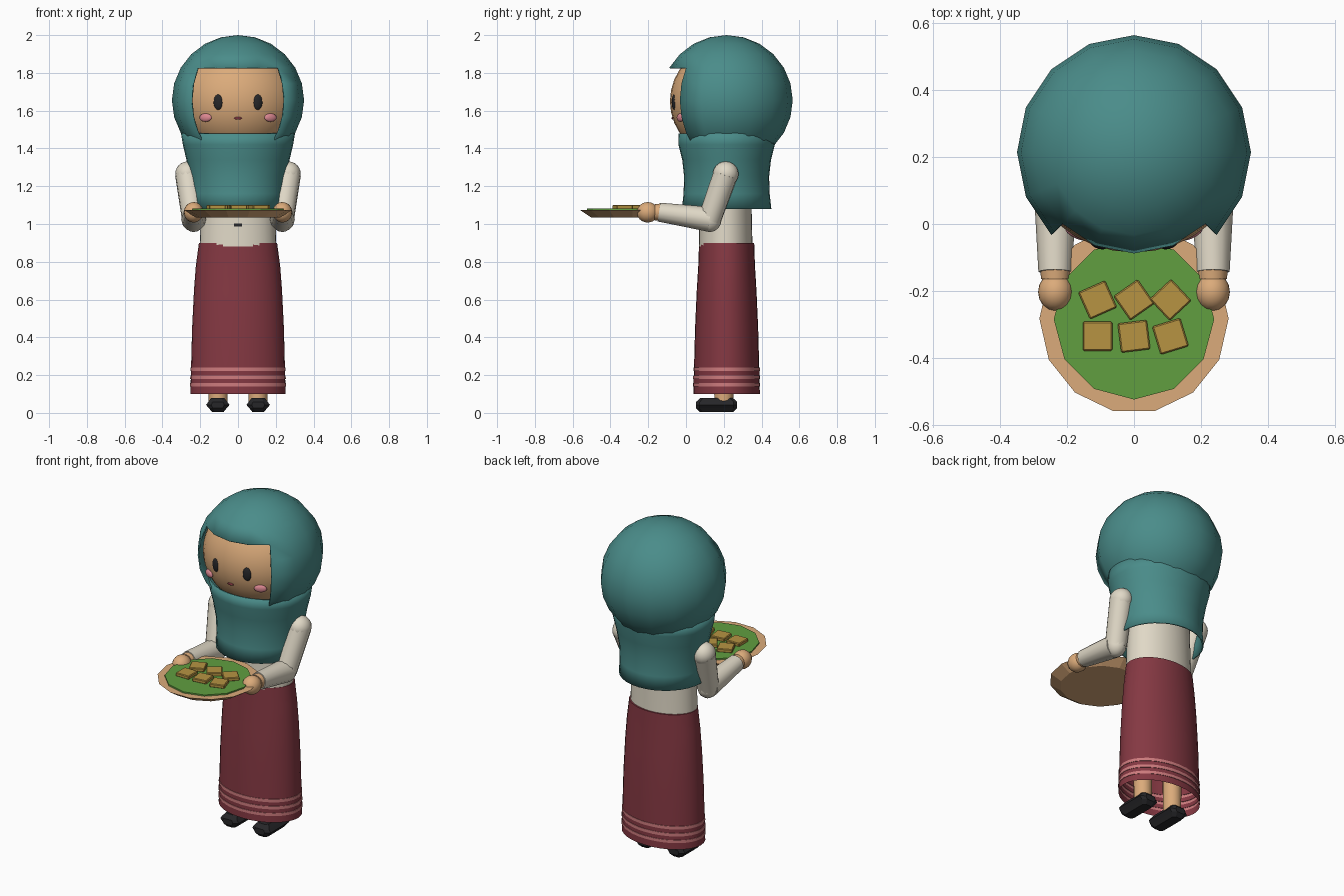
import bpy, bmesh, math
from mathutils import Vector, Matrix

if "Cube" in bpy.data.objects:
    bpy.data.objects.remove(bpy.data.objects["Cube"])

CY = 0.215  # depth of the body axis


def mat(name, r, g, b):
    m = bpy.data.materials.new(name)
    lin = [c / 12.92 if c < 0.04 else ((c + 0.055) / 1.055) ** 2.4 for c in (r, g, b)]
    m.diffuse_color = (*lin, 1)
    m.use_nodes = True
    m.node_tree.nodes["Principled BSDF"].inputs["Base Color"].default_value = m.diffuse_color
    return m


TEAL = mat("teal cloth", 0.29, 0.55, 0.54)
SKIN = mat("skin tan", 0.86, 0.67, 0.48)
MAROON = mat("maroon cloth", 0.52, 0.22, 0.26)
CREAM = mat("cream cloth", 0.88, 0.85, 0.78)
GREEN = mat("leaf green", 0.38, 0.62, 0.25)
CAKE = mat("golden cake", 0.72, 0.58, 0.26)
BLACK = mat("soft black", 0.15, 0.15, 0.16)
PINK = mat("cheek pink", 0.86, 0.53, 0.57)
STRIPE = mat("stripe pink", 0.80, 0.48, 0.49)


def finish(bm, name, *mats, smooth=40):
    bmesh.ops.recalc_face_normals(bm, faces=bm.faces)
    me = bpy.data.meshes.new(name)
    bm.to_mesh(me)
    bm.free()
    ob = bpy.data.objects.new(name, me)
    bpy.context.collection.objects.link(ob)
    for m in mats:
        me.materials.append(m)
    if smooth:
        bpy.ops.object.select_all(action='DESELECT')
        ob.select_set(True)
        bpy.context.view_layer.objects.active = ob
        bpy.ops.object.shade_smooth_by_angle(angle=math.radians(smooth))
    return ob


def loft(bm, rows, n, cx=0, cy=CY, turn=0.0, caps=True):
    """Stacked ellipses, rows of (z, rx, ry)."""
    rings = []
    for z, rx, ry in rows:
        rings.append([bm.verts.new((cx + rx * math.cos(a), cy + ry * math.sin(a), z))
                      for a in (turn + 2 * math.pi * i / n for i in range(n))])
    for lo, hi in zip(rings, rings[1:]):
        for i in range(n):
            bm.faces.new((lo[i], lo[(i + 1) % n], hi[(i + 1) % n], hi[i]))
    if caps:
        bm.faces.new(rings[0])
        bm.faces.new(rings[-1])


def ball(bm, c, r, u=16, v=12, rot=Matrix()):
    m = Matrix.Translation(c) @ rot @ Matrix.Diagonal((*r, 1))
    bmesh.ops.create_uvsphere(bm, u_segments=u, v_segments=v, radius=1, matrix=m)


def rod(bm, a, b, ra, rb, n=12):
    a, b = Vector(a), Vector(b)
    rot = (b - a).to_track_quat('Z', 'Y').to_matrix().to_4x4()
    bmesh.ops.create_cone(bm, cap_ends=True, segments=n, radius1=ra, radius2=rb,
                          depth=(b - a).length, matrix=Matrix.Translation((a + b) / 2) @ rot)


def thicken(ob, t):
    s = ob.modifiers.new("thickness", 'SOLIDIFY')
    s.thickness = t
    s.offset = -1


# Head
bm = bmesh.new()
ball(bm, (0, CY, 1.65), (0.325, 0.3, 0.3), 32, 16)
finish(bm, "head", SKIN)

# Hood: sphere with a face opening between two meridians
bm = bmesh.new()
ball(bm, (0, CY, 1.655), (0.35, 0.35, 0.345), 16, 12)
gone = []
for f in bm.faces:
    c = f.calc_center_median()
    if c.z < 1.82 and c.y < CY and abs(c.x) < CY - c.y:
        gone.append(f)
bmesh.ops.delete(bm, geom=gone, context='FACES')
thicken(finish(bm, "hood", TEAL), 0.008)

# Scarf drape over the shoulders
bm = bmesh.new()
loft(bm, [(1.08, 0.25, 0.237), (1.16, 0.247, 0.228), (1.25, 0.255, 0.225),
          (1.34, 0.273, 0.235), (1.42, 0.292, 0.255), (1.48, 0.302, 0.256)], 32, caps=False)
thicken(finish(bm, "scarf", TEAL), 0.008)

# Torso
bm = bmesh.new()
loft(bm, [(0.88, 0.203, 0.142), (1.1, 0.196, 0.137), (1.3, 0.19, 0.135), (1.4, 0.1, 0.1)], 32, cy=0.21)
finish(bm, "torso", CREAM)

# Skirt with three hem stripes, open underneath
bands = [(0.14, 0.157), (0.18, 0.198), (0.222, 0.24)]
rows = [(0.10, 0.252, 0.176)]
for lo, hi in bands:
    for z, d in ((lo, 0), (lo, 0.003), (hi, 0.003), (hi, 0)):
        k = (z - 0.1) * 0.025
        rows.append((z, 0.252 - k + d, 0.176 - k + d))
rows += [(0.45, 0.243, 0.167), (0.65, 0.233, 0.158), (0.78, 0.223, 0.15), (0.9, 0.207, 0.146)]
bm = bmesh.new()
loft(bm, rows, 32, caps=False)
for f in bm.faces:
    z = f.calc_center_median().z
    f.material_index = int(any(lo - 0.001 < z < hi + 0.001 for lo, hi in bands))
bmesh.ops.contextual_create(bm, geom=[e for e in bm.edges if e.is_boundary
                                      and all(v.co.z > 0.89 for v in e.verts)])
finish(bm, "skirt", MAROON, STRIPE)

# Waist clasp and mouth
for name, m, c, r in (("waist_clasp", BLACK, (0, 0.072, 0.995), (0.022, 0.006, 0.007)),
                      ("mouth", MAROON, (0, -0.071, 1.56), (0.021, 0.006, 0.007))):
    bm = bmesh.new()
    if name == "mouth":
        ball(bm, c, r, 12, 8)
    else:
        bmesh.ops.create_cube(bm, size=2, matrix=Matrix.Translation(c) @ Matrix.Diagonal((*r, 1)))
    finish(bm, name, m)

for s, side in ((-1, "left"), (1, "right")):
    # Eyes and cheeks
    bm = bmesh.new()
    ball(bm, (s * 0.105, -0.062, 1.645), (0.026, 0.012, 0.041), 16, 10,
         Matrix.Rotation(s * 0.3, 4, 'Z'))
    finish(bm, side + "_eye", BLACK)
    bm = bmesh.new()
    ball(bm, (s * 0.172, -0.03, 1.563), (0.036, 0.013, 0.022), 16, 10,
         Matrix.Rotation(s * 0.45, 4, 'Z'))
    finish(bm, side + "_cheek", PINK)

    # Sleeve: rounded shoulder, upper arm, elbow, forearm
    shoulder, elbow, cuff = (s * 0.268, 0.21, 1.265), (s * 0.235, 0.125, 1.025), (s * 0.236, -0.143, 1.063)
    bm = bmesh.new()
    ball(bm, shoulder, (0.064, 0.068, 0.066))
    rod(bm, shoulder, elbow, 0.066, 0.062)
    ball(bm, elbow, (0.058, 0.064, 0.068), 12, 8)
    rod(bm, elbow, cuff, 0.066, 0.05)
    finish(bm, side + "_sleeve", CREAM)

    # Hand and wrist
    bm = bmesh.new()
    rod(bm, (s * 0.235, -0.13, 1.062), (s * 0.235, -0.165, 1.063), 0.046, 0.043)
    ball(bm, (s * 0.235, -0.203, 1.062), (0.052, 0.058, 0.054))
    finish(bm, side + "_hand", SKIN)

    # Leg
    bm = bmesh.new()
    rod(bm, (s * 0.105, 0.2, 0.05), (s * 0.105, 0.2, 0.6), 0.05, 0.055, 16)
    finish(bm, side + "_leg", SKIN)

    # Shoe: chamfered block
    bm = bmesh.new()
    for z, rx, ry in ((0.004, 0.03, 0.088), (0.025, 0.047, 0.109), (0.042, 0.062, 0.109),
                      (0.058, 0.051, 0.109), (0.08, 0.034, 0.085)):
        ring = [(-rx, -ry * 0.82), (-rx * 0.55, -ry), (rx * 0.55, -ry), (rx, -ry * 0.82),
                (rx, ry * 0.82), (rx * 0.55, ry), (-rx * 0.55, ry), (-rx, ry * 0.82)]
        new = [bm.verts.new((s * 0.107 + x, 0.162 + y, z)) for x, y in ring]
        if z < 0.01:
            bm.faces.new(new)
        else:
            for i in range(8):
                bm.faces.new((old[i], old[(i + 1) % 8], new[(i + 1) % 8], new[i]))
        old = new
    bm.faces.new(old)
    finish(bm, side + "_shoe", BLACK, smooth=0)

# Serving tray and its leaf lining
bm = bmesh.new()
loft(bm, [(1.035, 0.225, 0.225), (1.073, 0.283, 0.283)], 14, cy=-0.283)
finish(bm, "tray", SKIN, smooth=0)
bm = bmesh.new()
loft(bm, [(1.07, 0.24, 0.24), (1.081, 0.24, 0.24)], 12, cy=-0.285)
finish(bm, "leaf_lining", GREEN, smooth=0)

# Square cakes in two rows
for i, deg in enumerate((24, 35, 43, 0, 7, 17)):
    x, y = (i % 3 - 1) * 0.109, -0.227 - 0.109 * (i // 3)
    bm = bmesh.new()
    m = Matrix.Translation((x, y, 1.09)) @ Matrix.Rotation(math.radians(deg), 4, 'Z')
    bmesh.ops.create_cube(bm, size=1, matrix=m @ Matrix.Diagonal((0.088, 0.088, 0.022, 1)))
    bmesh.ops.bevel(bm, geom=bm.edges[:], offset=0.004, segments=1, affect='EDGES')
    finish(bm, f"cake_{i + 1}", CAKE, smooth=0)
